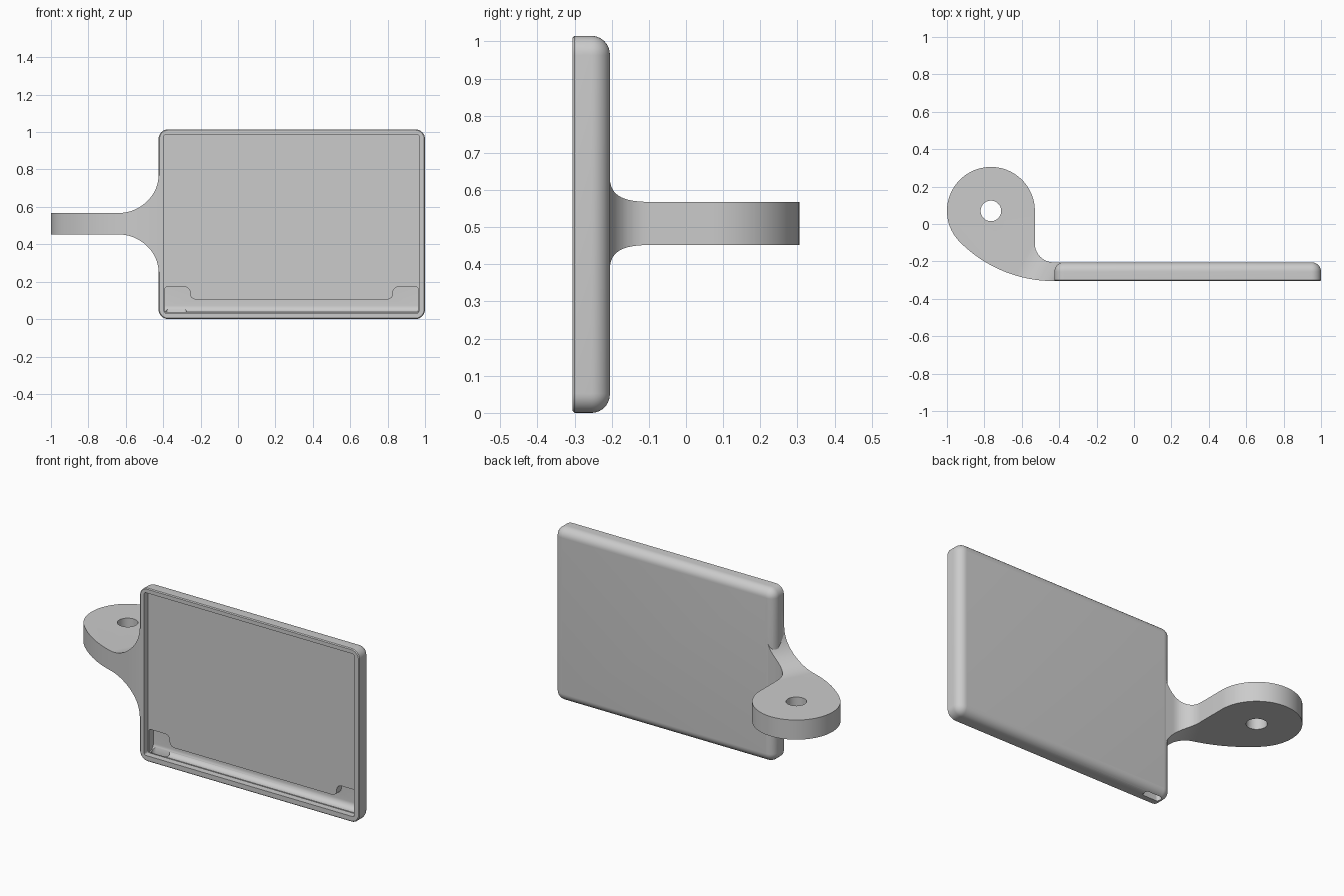
import bpy, bmesh
from math import sin, cos, pi, radians, atan2, hypot
from mathutils import Vector, Matrix

cube = bpy.data.objects.get("Cube")
if cube:
    bpy.data.objects.remove(cube, do_unlink=True)

grey = bpy.data.materials.new("plain_grey")
grey.use_nodes = True
colour = (0.6, 0.6, 0.6, 1)
grey.diffuse_color = colour
grey.node_tree.nodes["Principled BSDF"].inputs["Base Color"].default_value = colour


def loft(name, rings):
    """Solid skinned through matching closed rings."""
    bm = bmesh.new()
    loops = [[bm.verts.new(p) for p in ring] for ring in rings]
    for a, b in zip(loops, loops[1:]):
        for i in range(len(a)):
            j = (i + 1) % len(a)
            bm.faces.new((a[i], a[j], b[j], b[i]))
    bm.faces.new(loops[0])
    bm.faces.new(loops[-1])
    bmesh.ops.recalc_face_normals(bm, faces=bm.faces)
    mesh = bpy.data.meshes.new(name)
    bm.to_mesh(mesh)
    bm.free()
    mesh.materials.append(grey)
    obj = bpy.data.objects.new(name, mesh)
    bpy.context.collection.objects.link(obj)
    return obj


def along_y(outline, y):
    return [Vector((x, y, z)) for x, z in outline]


def along_z(outline, z):
    return [Vector((x, y, z)) for x, y in outline]


def arc(cx, cy, r, start, end, n):
    steps = [start + (end - start) * i / n for i in range(n + 1)]
    return [(cx + r * cos(a), cy + r * sin(a)) for a in steps]


def rounded(corners, radii, n=8):
    """Right-angled polygon with filleted corners."""
    out = []
    for i, (c, r) in enumerate(zip(corners, radii)):
        p = Vector(c)
        if r == 0:
            out.append(tuple(p))
            continue
        a = (Vector(corners[i - 1]) - p).normalized()
        b = (Vector(corners[(i + 1) % len(corners)]) - p).normalized()
        for k in range(n + 1):
            t = pi / 2 * k / n
            out.append(tuple(p + (a + b - b * cos(t) - a * sin(t)) * r))
    return out


def rect(x0, x1, y0, y1, r):
    return rounded([(x0, y0), (x1, y0), (x1, y1), (x0, y1)], [r] * 4)


def boolean(obj, tool, operation):
    mod = obj.modifiers.new(operation, "BOOLEAN")
    mod.operation, mod.solver, mod.object = operation, "EXACT", tool
    with bpy.context.temp_override(object=obj, active_object=obj):
        bpy.ops.object.modifier_apply(modifier=mod.name)
    bpy.data.objects.remove(tool, do_unlink=True)


def round_edges(obj, test, size):
    """Round the edges whose two ends both pass the test."""
    bm = bmesh.new()
    bm.from_mesh(obj.data)
    edges = [e for e in bm.edges if all(test(v.co) for v in e.verts)]
    bmesh.ops.bevel(bm, geom=edges, offset=size, segments=8, profile=0.5, affect="EDGES")
    bm.to_mesh(obj.data)
    bm.free()


# Tray: rounded slab with a soft back edge
left, right, top = -0.425, 1.0, 1.015
front, back, soft = -0.305, -0.205, 0.05
sections = [(front, 0.005), (front + 0.005, 0)]
for k in range(11):
    t = pi / 2 * k / 10
    sections.append((back - soft + soft * sin(t), soft * (1 - cos(t))))
body = loft("tray_with_arm", [
    along_y(rect(left + d, right - d, d, top - d, soft + 0.002 - d), y)
    for y, d in sections])

# Arm outline: round eye, long outer sweep, inner fillet into the tray back
eye_x, eye_y, eye_r, root_x, inner_r = -0.765, 0.07, 0.235, -0.43, 0.1
dx, dy = root_x - eye_x, front - eye_y
sweep_r = (dx ** 2 + dy ** 2 - eye_r ** 2) / (-2 * (dy + eye_r))
sweep_y = front + sweep_r
join = atan2(eye_y - sweep_y, -dx) % (2 * pi)
outline = arc(eye_x, eye_y, eye_r, 0, join, 48)
outline += arc(root_x, sweep_y, sweep_r, join, 1.5 * pi, 24)[1:]
outline += [(-0.36, front + 0.002), (-0.36, back - 0.002)]
outline += arc(root_x, back + inner_r, inner_r, 1.5 * pi, pi, 16)
arm = loft("arm", [along_z(outline, 0), along_z(outline, 1)])

# Arm flare: height profile that widens towards the tray, set at an angle
mid, half, flare = 0.51, 0.0575, 0.2
rise = arc(-0.432, half + flare, flare, 1.5 * pi, 2 * pi, 24)
upper = [(-1.5, half)] + rise + [(0.3, half + flare)]
profile = [(x, mid + z) for x, z in upper] + [(x, mid - z) for x, z in reversed(upper)]
band = loft("arm_flare", [along_y(profile, -1.5), along_y(profile, 1.5)])
band.data.transform(Matrix.Rotation(radians(-28), 4, "Z"))
boolean(arm, band, "INTERSECT")

# Pin hole through the eye
pin = arc(eye_x, eye_y, 0.055, 0, 2 * pi, 40)[:-1]
boolean(arm, loft("pin_hole", [along_z(pin, 0), along_z(pin, 1)]), "DIFFERENCE")
boolean(body, arm, "UNION")

# Shallow recess in the front
floor = -0.268
opening = rect(-0.395, 0.967, 0.033, 0.987, 0.01)
boolean(body, loft("recess", [along_y(opening, -0.4), along_y(opening, floor)]), "DIFFERENCE")

# Deeper channel along the bottom, with a raised pocket at each end
x0, x1, low, ledge, high, deep = -0.391, 0.963, 0.037, 0.105, 0.172, -0.225
width = 0.135
corners = [(x0, low), (x1, low), (x1, high), (x1 - width, high), (x1 - width, ledge),
           (x0 + width, ledge), (x0 + width, high), (x0, high)]
shape = rounded(corners, [0, 0, 0.012, 0.03, 0.03, 0.03, 0.03, 0.012])
channel = loft("channel", [along_y(shape, -0.29), along_y(shape, deep)])
round_edges(channel, lambda p: p.y > deep - 0.001 and p.z < low + 0.001, 0.035)
round_edges(channel, lambda p: p.y > deep - 0.001 and abs(p.z - ledge) < 0.0005, 0.01)
boolean(body, channel, "DIFFERENCE")

# Slot through the bottom wall
slot = rect(-0.385, -0.275, -0.266, -0.23, 0.015)
boolean(body, loft("slot", [along_z(slot, -0.1), along_z(slot, 0.068)]), "DIFFERENCE")

# Smooth shading with sharp edges kept
bpy.ops.object.select_all(action="DESELECT")
body.select_set(True)
bpy.context.view_layer.objects.active = body
bpy.ops.object.shade_smooth_by_angle(angle=radians(30))
